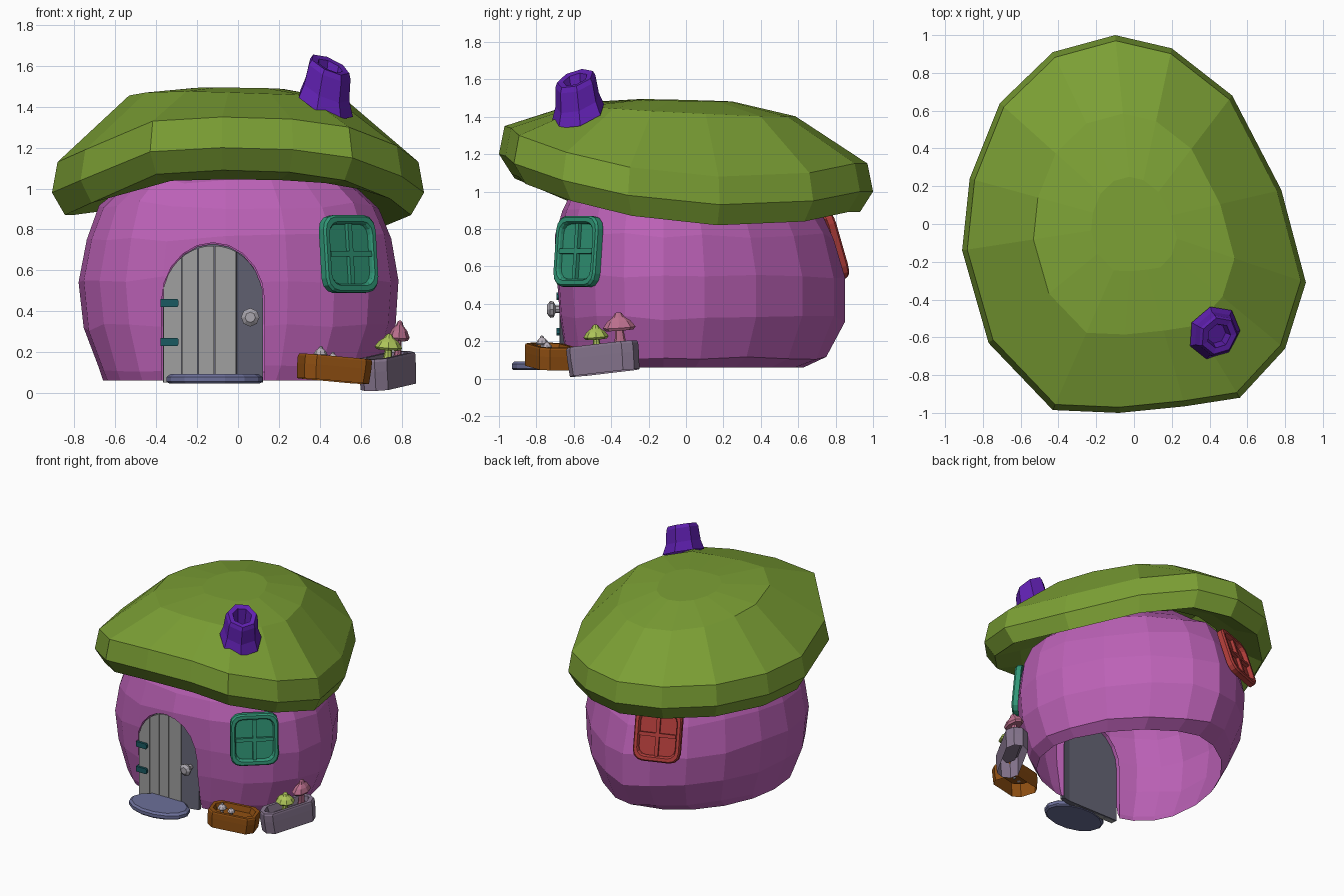
import bpy, bmesh, math, random
from mathutils import Vector, Matrix

if "Cube" in bpy.data.objects:
    bpy.data.objects.remove(bpy.data.objects["Cube"])

random.seed(4)
MATS = {}


def mat(name, rgb):
    if name not in MATS:
        MATS[name] = bpy.data.materials.new(name)
        MATS[name].diffuse_color = (*rgb, 1)
    return MATS[name]


def loft(name, rings, material=None, start=True, end=True, mx=None):
    """Skin equal-length rings of points; optionally cap both ends."""
    bm = bmesh.new()
    vs = [[bm.verts.new(p) for p in r] for r in rings]
    n = len(rings[0])
    for a, b in zip(vs, vs[1:]):
        for i in range(n):
            j = (i + 1) % n
            bm.faces.new((a[i], a[j], b[j], b[i]))
    if start:
        bm.faces.new(vs[0][::-1])
    if end:
        bm.faces.new(vs[-1])
    bmesh.ops.recalc_face_normals(bm, faces=bm.faces)
    if mx:
        bm.transform(mx)
    me = bpy.data.meshes.new(name)
    bm.to_mesh(me)
    bm.free()
    ob = bpy.data.objects.new(name, me)
    bpy.context.collection.objects.link(ob)
    if material:
        me.materials.append(material)
    return ob


def circle(rx, ry, z, n, cx=0, cy=0):
    return [(cx + rx * math.cos(math.tau * i / n), cy + ry * math.sin(math.tau * i / n), z) for i in range(n)]


def place(loc, rz=0, rx=0, ry=0):
    R = math.radians
    return (Matrix.Translation(loc) @ Matrix.Rotation(R(rz), 4, 'Z')
            @ Matrix.Rotation(R(ry), 4, 'Y') @ Matrix.Rotation(R(rx), 4, 'X'))


def prism(name, pts, y0, y1, material=None, mx=None):
    return loft(name, [[(x, y0, z) for x, z in pts], [(x, y1, z) for x, z in pts]], material, mx=mx)


# House body: faceted egg-shaped rings (z, xmin, xmax, ymin, ymax) around an off-centre axis
levels = [(.06, -.66, .62, -.64, .63), (.12, -.68, .69, -.66, .75), (.32, -.755, .77, -.69, .85),
          (.55, -.78, .785, -.705, .85), (.76, -.74, .75, -.70, .79), (.92, -.68, .69, -.66, .70),
          (1.04, -.54, .55, -.59, .56), (1.17, -.35, .35, -.4, .35)]
power = {(True, True): 1.58, (False, True): 1.8, (False, False): 2.75, (True, False): 2.3}
cx, cy = -.06, -.12
rings = []
for k, (z, x0, x1, y0, y1) in enumerate(levels):
    ring = []
    for i in range(20):
        t = math.tau * i / 20
        c, s = round(math.cos(t), 6), round(math.sin(t), 6)
        e = 2 / power[c > 0, s > 0]
        x = cx + ((x1 - cx) if c > 0 else (x0 - cx)) * abs(c) ** e
        y = cy + ((y1 - cy) if s > 0 else (y0 - cy)) * abs(s) ** e
        ring.append((x, y, z + (random.uniform(-.02, .02) if k else 0)))
    rings.append(ring)
body = loft("house_body", rings, mat("plum", (.5, .12, .47)))


def arch(x, half, top):
    return .45 + (top - .45) * math.sqrt(max(0, 1 - ((x + .122) / half) ** 2))


# Doorway cut through the body, then the shell is opened at floor and doorway back
pts = [(-.122 + .252 * math.cos(math.pi * i / 10), .45 + .285 * math.sin(math.pi * i / 10)) for i in range(11)]
cutter = prism("doorway_cutter", [(.13, -.1)] + pts + [(-.374, -.1)], -1.2, -.6)
cutter.hide_render = True
mod = body.modifiers.new("doorway", 'BOOLEAN')
mod.object, mod.operation, mod.solver = cutter, 'DIFFERENCE', 'EXACT'
bpy.context.view_layer.update()
cut = bpy.data.meshes.new_from_object(body.evaluated_get(bpy.context.evaluated_depsgraph_get()))
body.modifiers.clear()
body.data = cut
bpy.data.objects.remove(cutter)
bm = bmesh.new()
bm.from_mesh(cut)
gone = [f for f in bm.faces if all(abs(v.co.z - .06) < .002 for v in f.verts)
        or all(abs(v.co.y + .6) < .002 for v in f.verts)]
bmesh.ops.delete(bm, geom=gone, context='FACES')
bm.to_mesh(cut)
bm.free()

# Mushroom-cap roof: one tilted outline, scaled into rings
rim = [(-.10, 1.0, 1.0), (.2, .93, 1.0), (.52, .68, .95), (.78, .18, .93), (.91, -.31, .98),
       (.80, -.66, 1.06), (.56, -.92, 1.15), (.27, -.965, 1.19), (-.08, -1.0, 1.2), (-.43, -.985, 1.18),
       (-.77, -.63, 1.04), (-.91, -.14, .98), (-.87, .24, .98), (-.71, .64, 1.0), (-.43, .91, 1.01)]


def rim_ring(s, dz):
    return [(x * s, y * s, z + dz) for x, y, z in rim]


def dome_ring(s, h):
    return [(x * s, y * s, h - .1 * s * y * s - .05 * s * x * s) for x, y, z in rim]


def under_ring(s, h):
    return [(x * s, y * s, h + .36 * (z - .95)) for x, y, z in rim]


loft("mushroom_roof", [under_ring(.62, 1.0), under_ring(.76, .955), rim_ring(.93, -.11), rim_ring(1, 0),
                       rim_ring(.97, .15), dome_ring(.585, 1.435), dome_ring(.25, 1.487)],
     mat("moss", (.2, .35, .035)), start=False)

# Leaning hollow chimney
tilt = Matrix.Rotation(math.radians(30), 4, Vector((.38, .5, 0)))


def chim(r, c):
    m = Matrix.Translation(c) @ tilt
    return [m @ Vector(p) for p in circle(r, r, 0, 7)]


loft("chimney", [chim(.15, (.425, -.575, 1.41)), chim(.125, (.43, -.58, 1.48)), chim(.115, (.445, -.59, 1.58)),
                 chim(.103, (.45, -.592, 1.605)), chim(.068, (.45, -.592, 1.6)), chim(.055, (.435, -.58, 1.48))],
     mat("violet", (.12, .015, .45)), start=False)

# Door: backing panel and planks, the last plank turned to follow the wall
grey, slate = mat("door_grey", (.35, .35, .35)), mat("door_slate", (.13, .13, .18))
back = [(-.122 + .245 * math.cos(math.pi * i / 10), .45 + .28 * math.sin(math.pi * i / 10)) for i in range(11)]
prism("door_backing", [(.123, .05)] + back + [(-.367, .05)], -.645, -.625, slate)
edges = [-.367, -.275, -.195, -.115, -.008, .124]
for k, (a, b) in enumerate(zip(edges, edges[1:])):
    a, b = a + .002, b - .002
    m = (a + b) / 2
    p = [(a, .05), (b, .05)] + [(x, arch(x, .25, .72)) for x in (b, (b + m) / 2, m, (a + m) / 2, a)]
    last = k == 4
    mx = place((a, -.675, 0), 12 if last else 0) @ Matrix.Translation((-a, 0, 0))
    prism(f"door_plank_{k + 1}", p, 0, .035, slate if last else grey, mx)

# Hinges and knob
for z in (.25, .44):
    h = [(-.045, -.02), (.038, -.02), (.045, -.01), (.045, .01), (.038, .02), (-.045, .02)]
    prism("door_hinge", h, -.02, .02, mat("hinge_teal", (.01, .1, .12)), place((-.335, -.672, z)))
knob = [circle(r, r, z, 8) for r, z in ((.02, -.06), (.02, -.01), (.042, 0), (.045, .018), (.025, .034))]
loft("door_knob", knob, mat("knob", (.4, .38, .42)), mx=place((.06, -.708, .37), 0, 90))

# Rounded doorstep
step = [circle(r, r * .64, z, 14, -.115, -.785) for r, z in ((.22, .045), (.235, .055), (.235, .078), (.215, .092))]
loft("doorstep", step, mat("step_blue", (.15, .16, .32)))


def window(name, material, mx, w=.168, h=.19):
    def rr(s, y, r=.07):
        out = []
        for sx, sz, a0 in ((1, 1, 0), (-1, 1, 90), (-1, -1, 180), (1, -1, 270)):
            for k in range(4):
                t = math.radians(a0 + 30 * k)
                out.append((s * (sx * (w - r) + r * math.cos(t)), y, s * (sz * (h - r) + r * math.sin(t))))
        return out
    loft(name + "_frame", [rr(1, .025), rr(1, -.01), rr(.95, -.022), rr(.83, -.022), rr(.79, -.012), rr(.77, .006)],
         material, start=False, mx=mx)
    for bw, bh, part in ((.013, h * .78, "upright"), (w * .78, .013, "crossbar")):
        prism(f"{name}_{part}", [(-bw, -bh), (bw, -bh), (bw, bh), (-bw, bh)], -.016, .015, material, mx)


window("front_window", mat("window_green", (.03, .3, .18)), place((.545, -.58, .68), 41, -5))
window("back_window", mat("window_red", (.42, .045, .04)), place((-.295, .76, .715), 200, -17))


# Hollow planters with chamfered corners
def planter(name, l, w, h, material, mx):
    def oct_ring(s, z, inset=0):
        a, b, c = l * s - inset, w * s - inset, .045
        return [(a, -b + c, z), (a, b - c, z), (a - c, b, z), (-a + c, b, z),
                (-a, b - c, z), (-a, -b + c, z), (-a + c, -b, z), (a - c, -b, z)]
    loft(name, [oct_ring(.97, 0), oct_ring(1, h * .6), oct_ring(1, h * .92), oct_ring(.97, h),
                oct_ring(.97, h, .022), oct_ring(.93, h * .65, .025)], material, start=False, mx=mx)


planter("wooden_planter", .172, .105, .12, mat("wood", (.28, .08, .006)), place((.465, -.725, .058), 18, 0, 5))
planter("stone_planter", .2, .078, .155, mat("stone", (.24, .18, .27)), place((.735, -.435, .03), 63, 0, -6))


# Mushrooms growing in the planters
def mushroom(name, loc, r, h, rgb, sx=1, sy=1):
    prof = [(.38, 0), (.25, .5), (.85, .48), (1, .56), (.72, .74), (.36, .86), (.22, .97), (.08, 1)]
    loft(name, [circle(r * p * sx, r * p * sy, h * z, 8) for p, z in prof],
         mat(name, rgb), mx=place(loc, 0, 4, 4))


mushroom("lime_mushroom", (.73, -.475, .14), .068, .15, (.42, .55, .1))
mushroom("pink_mushroom", (.78, -.35, .17), .088, .185, (.5, .16, .27), .6, 1)
mushroom("small_mushroom_left", (.40, -.765, .14), .034, .09, (.5, .45, .5))
mushroom("small_mushroom_right", (.46, -.74, .13), .028, .07, (.5, .45, .5))

for m in bpy.data.materials:
    if m.users and not m.is_grease_pencil:
        m.use_nodes = True
        m.node_tree.nodes["Principled BSDF"].inputs["Base Color"].default_value = m.diffuse_color
